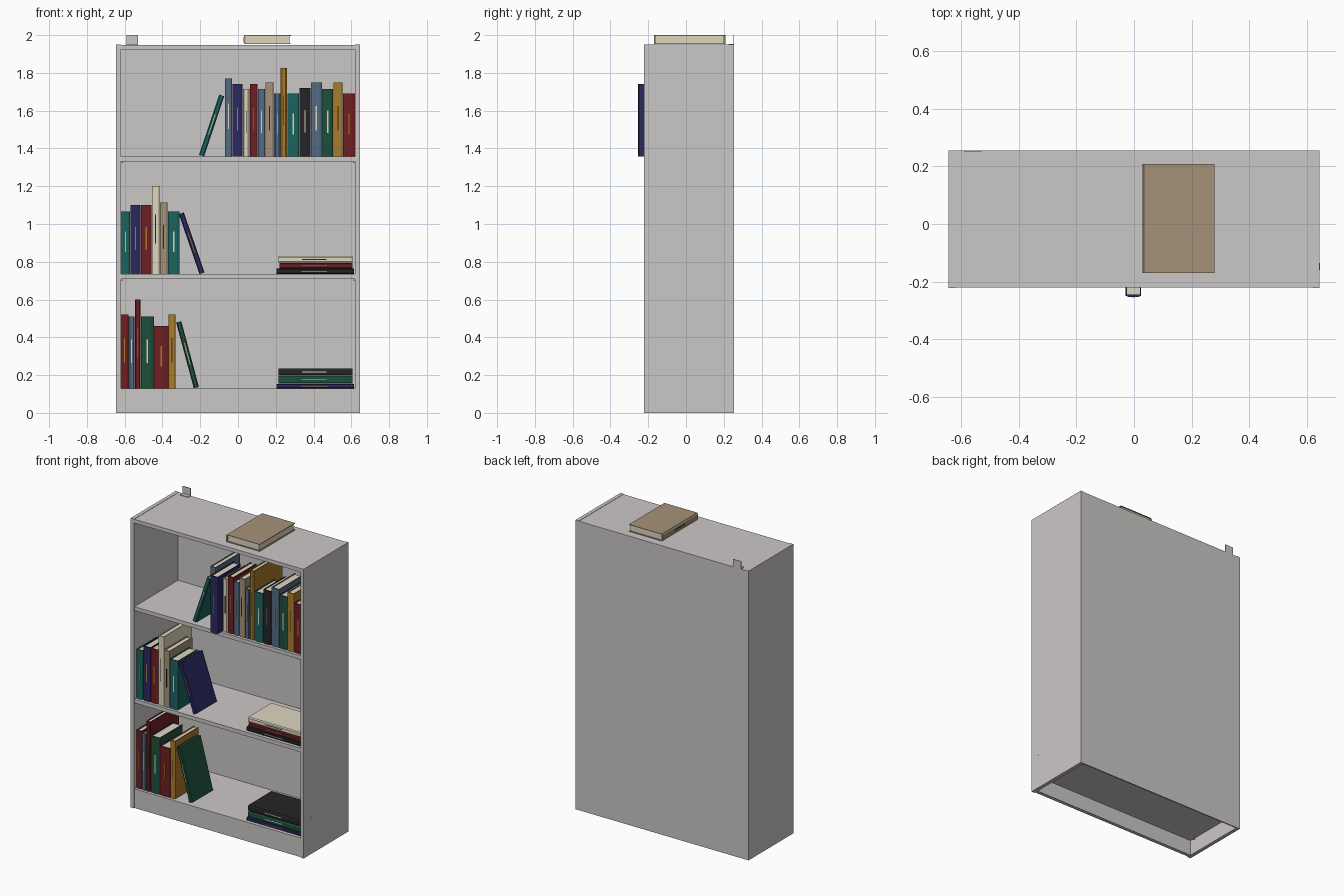
import bpy, bmesh, math
from mathutils import Matrix, Vector

if "Cube" in bpy.data.objects:
    bpy.data.objects.remove(bpy.data.objects["Cube"])

COLOURS = {
    "grey_laminate": (0.60, 0.575, 0.57),
    "page_cream": (0.73, 0.67, 0.52),
    "navy_cloth": (0.024, 0.021, 0.115),
    "teal_cloth": (0.012, 0.125, 0.115),
    "green_cloth": (0.012, 0.078, 0.042),
    "red_cloth": (0.16, 0.013, 0.016),
    "steel_blue_cloth": (0.09, 0.15, 0.23),
    "ochre_cloth": (0.40, 0.20, 0.025),
    "tan_cloth": (0.38, 0.29, 0.19),
    "black_cloth": (0.018, 0.018, 0.020),
}
MATS = {}
for name, rgb in COLOURS.items():
    m = bpy.data.materials.new(name)
    m.diffuse_color = (*rgb, 1)
    m.use_nodes = True
    m.node_tree.nodes["Principled BSDF"].inputs["Base Color"].default_value = m.diffuse_color
    MATS[name] = m
KEYS = {"n": "navy_cloth", "t": "teal_cloth", "g": "green_cloth", "r": "red_cloth",
        "s": "steel_blue_cloth", "o": "ochre_cloth", "a": "tan_cloth",
        "c": "page_cream", "k": "black_cloth"}


def add_box(bm, lo, hi, mat=0):
    lo, hi = Vector(lo), Vector(hi)
    mtx = Matrix.Translation((lo + hi) / 2) @ Matrix.Diagonal((*(hi - lo), 1))
    verts = bmesh.ops.create_cube(bm, size=1, matrix=mtx)["verts"]
    for f in {f for v in verts for f in v.link_faces}:
        f.material_index = mat


def finish(bm, name, mats):
    bmesh.ops.recalc_face_normals(bm, faces=bm.faces)
    me = bpy.data.meshes.new(name)
    bm.to_mesh(me)
    bm.free()
    for m in mats:
        me.materials.append(MATS[m])
    ob = bpy.data.objects.new(name, me)
    bpy.context.collection.objects.link(ob)
    return ob


def box(name, lo, hi, mat="grey_laminate"):
    bm = bmesh.new()
    add_box(bm, lo, hi)
    return finish(bm, name, [mat])


def book(name, key, t, d, h, matrix):
    """Local axes: x thickness, y depth with the spine at y = 0, z height."""
    bm = bmesh.new()
    c, e = 0.004, 0.005
    # hard cover: U-shaped profile with a chamfered spine
    prof = [(0, d), (0, e), (0.2 * t, 0), (0.8 * t, 0), (t, e), (t, d),
            (t - c, d), (t - c, c + e), (c, c + e), (c, d)]
    face = bm.faces.new([bm.verts.new((x, y, 0)) for x, y in prof])
    ext = bmesh.ops.extrude_face_region(bm, geom=[face])["geom"]
    bmesh.ops.translate(bm, vec=(0, 0, h),
                        verts=[v for v in ext if isinstance(v, bmesh.types.BMVert)])
    # page block
    add_box(bm, (c, c + e, 0.006), (t - c, d - 0.007, h - 0.006), 1)
    # slim decorative bar on the spine
    add_box(bm, (0.44 * t, -0.001, 0.35 * h), (0.56 * t, 0.001, 0.68 * h), 2)
    trim = "ochre_cloth" if key in "nr" else "black_cloth" if key in "aco" else "page_cream"
    ob = finish(bm, name, [KEYS[key], "page_cream", trim])
    ob.matrix_world = matrix
    return ob


# ---- case ----
W, IN, FRONT, BACK, TOP = 0.645, 0.62, -0.222, 0.255, 1.95
for s, side in ((-1, "left"), (1, "right")):
    a, b = sorted((s * IN, s * W))
    box(side + "_side_panel", (a, FRONT, 0), (b, BACK, TOP))
box("top_panel", (-IN, FRONT + 0.002, TOP - 0.027), (IN, BACK, TOP - 0.002))
box("back_panel", (-IN, BACK - 0.008, 0), (IN, BACK, TOP - 0.027))
box("kick_board", (-IN, FRONT + 0.006, 0), (IN, FRONT + 0.03, 0.105))

SHELVES = {"bottom": 0.13, "middle": 0.735, "upper": 1.358}
for name, z in SHELVES.items():
    box(name + "_shelf", (-IN, FRONT + 0.004, z - 0.026), (IN, BACK - 0.008, z))
    # small pegs beneath each shelf
    for s, side in ((-1, "left"), (1, "right")):
        for y, end in ((-0.16, "front"), (0.18, "back")):
            a, b = sorted((s * IN, s * (IN - 0.012)))
            box(f"{name}_{side}_{end}_peg", (a, y, z - 0.034), (b, y + 0.01, z - 0.026))

# small cap on the outer right side
box("screw_cap", (W - 0.002, -0.16, 0.232), (W + 0.001, -0.135, 0.246))

# wall bracket: foot and upright plate
bm = bmesh.new()
add_box(bm, (-0.59, 0.225, TOP - 0.002), (-0.53, BACK, TOP + 0.002))
add_box(bm, (-0.59, BACK - 0.004, TOP - 0.002), (-0.53, BACK, 2.0))
finish(bm, "wall_bracket", ["grey_laminate"])

# ---- upright books: (colour, right edge x, top z), running left to right ----
ROWS = {
    "bottom": (-0.62, [("r", -0.58, 0.52), ("s", -0.547, 0.51), ("r", -0.514, 0.60),
                       ("g", -0.445, 0.51), ("r", -0.368, 0.46), ("o", -0.33, 0.52)]),
    "middle": (-0.62, [("t", -0.57, 1.065), ("n", -0.515, 1.10), ("r", -0.457, 1.10),
                       ("c", -0.415, 1.20), ("a", -0.372, 1.115), ("t", -0.31, 1.065)]),
    "upper": (-0.07, [("s", -0.03, 1.77), ("n", 0.025, 1.74), ("c", 0.062, 1.715),
                      ("r", 0.105, 1.74), ("s", 0.145, 1.715), ("a", 0.19, 1.75),
                      ("s", 0.225, 1.69), ("o", 0.26, 1.825), ("t", 0.325, 1.69),
                      ("k", 0.385, 1.72), ("s", 0.445, 1.75), ("g", 0.505, 1.715),
                      ("o", 0.555, 1.75), ("r", 0.62, 1.69)]),
}
for row, (x, items) in ROWS.items():
    z = SHELVES[row]
    for i, (key, x1, top) in enumerate(items):
        # one navy book is pulled out past the shelf edge
        y = -0.254 if (row, i) == ("upper", 1) else -0.2
        h = top - z
        book(f"{row}_book_{i + 1}", key, x1 - x - 0.002, 0.65 * h, h,
             Matrix.Translation((x + 0.001, y, z)))
        x = x1

# ---- leaning books: shelf, colour, pivot x, angle, length ----
for row, key, x, deg, h in (("upper", "t", -0.206, 18.5, 0.335),
                            ("middle", "n", -0.204, -19, 0.335),
                            ("bottom", "g", -0.234, -15, 0.36)):
    t, ang = 0.028, math.radians(deg)
    lift = max(0, t * math.sin(ang))
    book(row + "_leaning_book", key, t, 0.22, h,
         Matrix.Translation((x, -0.19, SHELVES[row] + lift)) @ Matrix.Rotation(ang, 4, "Y"))

# ---- stacked books: colour, x range, thickness ----
STACKS = {
    "bottom": [("n", 0.205, 0.615, 0.025), ("g", 0.215, 0.605, 0.042), ("k", 0.215, 0.605, 0.04)],
    "middle": [("k", 0.205, 0.615, 0.03), ("r", 0.22, 0.605, 0.03), ("c", 0.215, 0.605, 0.036)],
}
for row, items in STACKS.items():
    z = SHELVES[row]
    for i, (key, x0, x1, t) in enumerate(items):
        book(f"{row}_stacked_book_{i + 1}", key, t - 0.001, 0.25, x1 - x0,
             Matrix.Translation((x1, -0.2, z)) @ Matrix.Rotation(-math.pi / 2, 4, "Y"))
        z += t

# ---- book lying on top, spine to the left ----
lying = Matrix(((0, 1, 0, 0.03), (0, 0, 1, -0.17), (1, 0, 0, 1.952), (0, 0, 0, 1)))
book("top_lying_book", "a", 0.048, 0.25, 0.378, lying)
